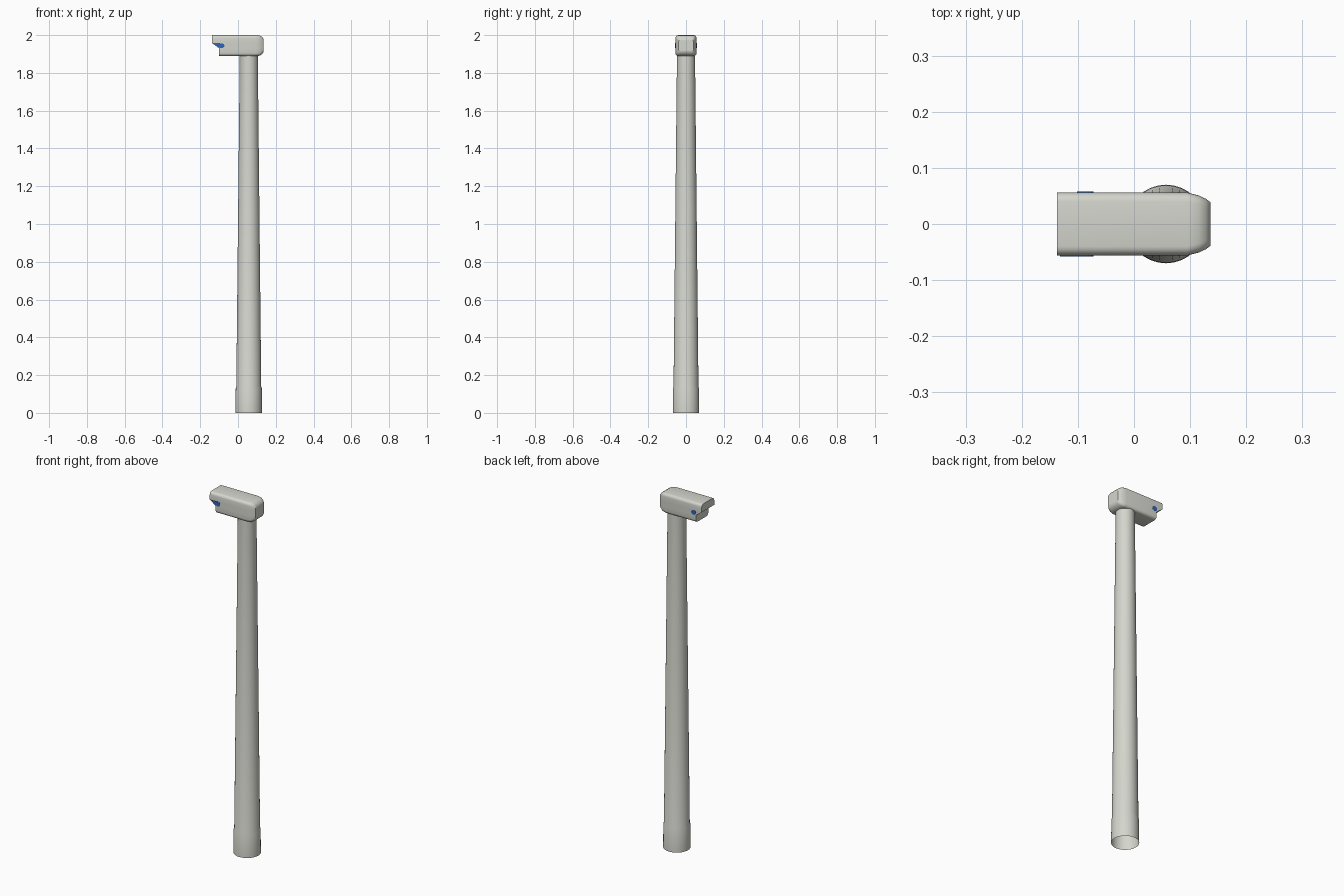
import bpy, bmesh, math

if "Cube" in bpy.data.objects:
    bpy.data.objects.remove(bpy.data.objects["Cube"])


def material(name, rgb):
    m = bpy.data.materials.new(name)
    m.diffuse_color = (*rgb, 1)
    m.use_nodes = True
    m.node_tree.nodes["Principled BSDF"].inputs["Base Color"].default_value = m.diffuse_color
    return m


GREY = material("warm_light_grey", (0.66, 0.67, 0.61))
BLUE = material("blue", (0.03, 0.13, 0.48))


def finish(name, bm, mat, smooth=True):
    bmesh.ops.recalc_face_normals(bm, faces=bm.faces)
    me = bpy.data.meshes.new(name)
    bm.to_mesh(me)
    bm.free()
    ob = bpy.data.objects.new(name, me)
    bpy.context.collection.objects.link(ob)
    me.materials.append(mat)
    if smooth:
        bpy.ops.object.select_all(action='DESELECT')
        ob.select_set(True)
        bpy.context.view_layer.objects.active = ob
        bpy.ops.object.shade_smooth_by_angle(angle=math.radians(35))
    return ob


# Tapered tower, open at the foot, with a slightly wider base band
bm = bmesh.new()
SIDES = 32
rings = []
for r, z in [(0.070, 0), (0.069, 0.13), (0.066, 0.14), (0.048, 1.87), (0.048, 1.90)]:
    rings.append([bm.verts.new((0.057 + r * math.cos(a), r * math.sin(a), z))
                  for a in (2 * math.pi * i / SIDES for i in range(SIDES))])
for lo, hi in zip(rings, rings[1:]):
    for i in range(SIDES):
        j = (i + 1) % SIDES
        bm.faces.new((lo[i], lo[j], hi[j], hi[i]))
finish("tower", bm, GREY)


# Machine housing: rounded box section lofted along x, stepped left end
def half_section(hy, z0, z1, r):
    arc = [math.radians(90 * i / 4) for i in range(5)]
    top = [(hy - r + r * math.sin(a), z1 - r + r * math.cos(a)) for a in arc]
    low = [(hy - r + r * math.cos(a), z0 + r - r * math.sin(a)) for a in arc]
    return top + [(hy, 1.957), (hy, 1.93)] + low


def left_end(z):
    t = min(1, max(0, (1.957 - z) / 0.027))
    return -0.137 + 0.037 * t


bm = bmesh.new()
loops = []
for x, hy, z0, z1, r in [(None, 0.056, 1.889, 2.0, 0.016),
                         (0.095, 0.056, 1.889, 2.0, 0.016),
                         (0.115, 0.051, 1.891, 1.998, 0.016),
                         (0.128, 0.045, 1.900, 1.990, 0.015),
                         (0.136, 0.039, 1.911, 1.979, 0.013)]:
    half = half_section(hy, z0, z1, r)
    loops.append([[bm.verts.new((left_end(z) if x is None else x, s * y, z))
                   for y, z in half] for s in (1, -1)])
n = len(loops[0][0])
for a, b in zip(loops, loops[1:]):
    for s in (0, 1):
        for i in range(n - 1):
            bm.faces.new((a[s][i], a[s][i + 1], b[s][i + 1], b[s][i]))
    for i in (0, n - 1):
        bm.faces.new((a[0][i], a[1][i], b[1][i], b[0][i]))
for end in (loops[0], loops[-1]):
    for i in range(n - 1):
        bm.faces.new((end[0][i], end[0][i + 1], end[1][i + 1], end[1][i]))
finish("housing", bm, GREY)


# Thin blue plates on the housing sides
def plate(name, outline, side):
    bm = bmesh.new()
    f = bm.faces.new([bm.verts.new((x, side * 0.0555, z)) for x, z in outline])
    ext = bmesh.ops.extrude_face_region(bm, geom=[f])
    for v in ext["geom"]:
        if isinstance(v, bmesh.types.BMVert):
            v.co.y += side * 0.002
    finish(name, bm, BLUE, False)


disc = [(-0.087 + 0.015 * math.cos(math.tau * i / 16),
         1.944 + 0.013 * math.sin(math.tau * i / 16)) for i in range(16)]
for side, label in ((-1, "front"), (1, "back")):
    plate("round_plate_" + label, disc, side)
plate("wedge_plate_front", [(-0.132, 1.957), (-0.095, 1.957), (-0.098, 1.931)], -1)
